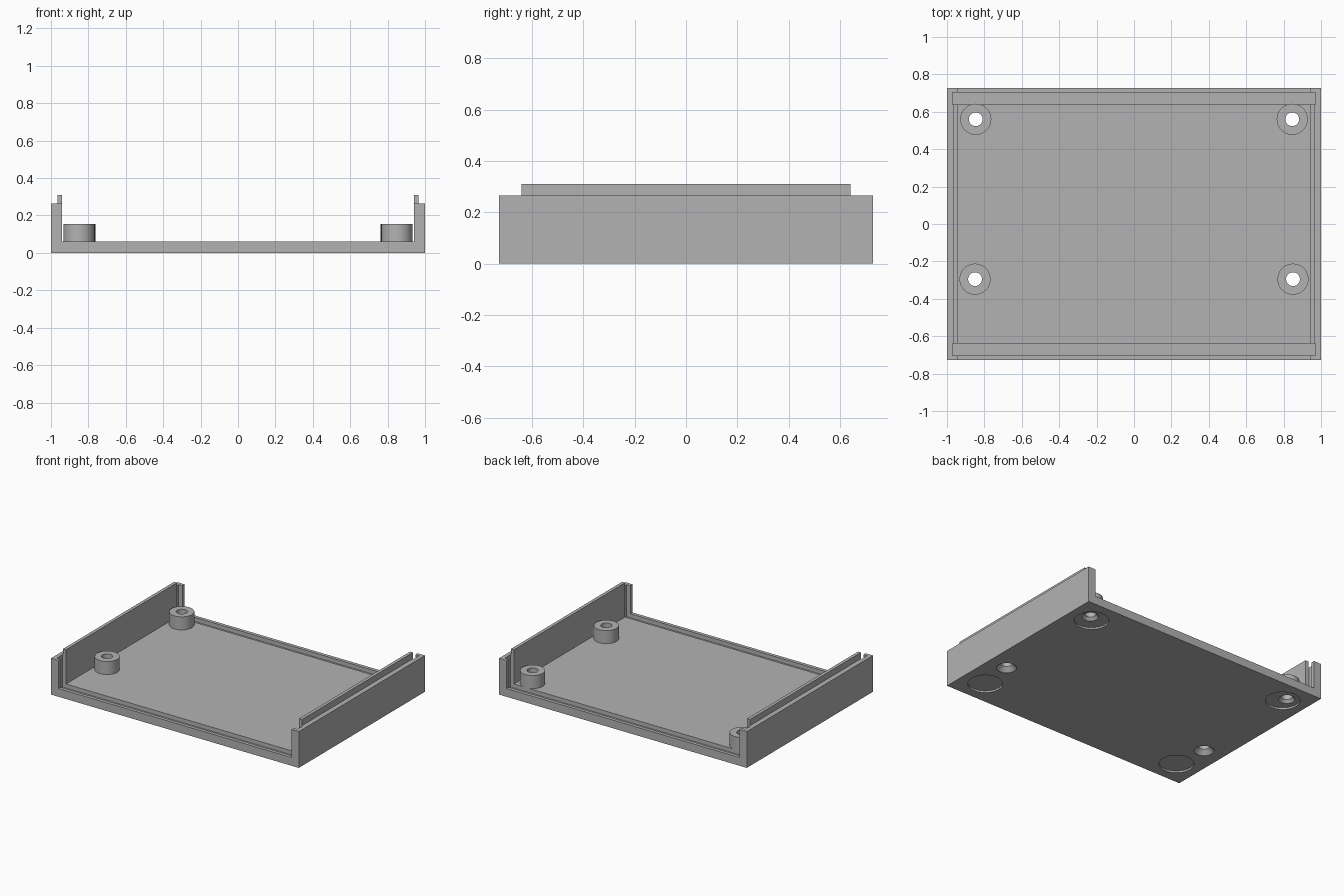
import bpy, bmesh, math

cube = bpy.data.objects.get("Cube")
if cube:
    bpy.data.objects.remove(cube, do_unlink=True)

grey = bpy.data.materials.new("plain grey")
grey.use_nodes = True
COLOUR = (0.45, 0.45, 0.45, 1)
grey.diffuse_color = COLOUR
grey.node_tree.nodes["Principled BSDF"].inputs["Base Color"].default_value = COLOUR

# Overall dimensions
HX, HY = 1.0, 0.727           # half width and half depth
WALL = 0.94                   # inner face of the side walls
FLOOR, RIM, LIP = 0.06, 0.265, 0.31
GROOVE_IN, GROOVE_OUT = 0.64, 0.702
HOLE = 0.037


def add_object(name, bm):
    bmesh.ops.recalc_face_normals(bm, faces=bm.faces)
    mesh = bpy.data.meshes.new(name)
    bm.to_mesh(mesh)
    bm.free()
    mesh.materials.append(grey)
    ob = bpy.data.objects.new(name, mesh)
    bpy.context.collection.objects.link(ob)
    return ob


def box(name, x0, x1, y0, y1, z0, z1):
    bm = bmesh.new()
    bmesh.ops.create_cube(bm, size=1)
    for v in bm.verts:
        v.co = (x1 if v.co.x > 0 else x0,
                y1 if v.co.y > 0 else y0,
                z1 if v.co.z > 0 else z0)
    return add_object(name, bm)


def lathe(name, profile, x, y, closed=False, steps=48):
    """Spin (radius, height) points about a vertical axis at x, y."""
    bm = bmesh.new()
    rings = []
    for r, z in profile:
        rings.append([bm.verts.new((x + r * math.cos(math.tau * i / steps),
                                    y + r * math.sin(math.tau * i / steps), z))
                      for i in range(steps)])
    pairs = list(zip(rings, rings[1:]))
    if closed:
        pairs.append((rings[-1], rings[0]))
    else:
        bm.faces.new(rings[0])
        bm.faces.new(rings[-1])
    for a, b in pairs:
        for i in range(steps):
            j = (i + 1) % steps
            bm.faces.new((a[i], a[j], b[j], b[i]))
    return add_object(name, bm)


def smooth(ob):
    bpy.ops.object.select_all(action='DESELECT')
    ob.select_set(True)
    bpy.context.view_layer.objects.active = ob
    bpy.ops.object.shade_smooth_by_angle(angle=math.radians(30))


# Tray: a U-shaped section drawn along the depth
half = [(HX, 0), (HX, RIM), (WALL, RIM), (WALL, FLOOR)]
section = half + [(-x, z) for x, z in reversed(half)]
bm = bmesh.new()
face = bm.faces.new([bm.verts.new((x, -HY, z)) for x, z in section])
extruded = bmesh.ops.extrude_face_region(bm, geom=[face])["geom"]
bmesh.ops.translate(bm, vec=(0, 2 * HY, 0),
                    verts=[g for g in extruded if isinstance(g, bmesh.types.BMVert)])
tray = add_object("tray", bm)

# Cutters: panel grooves, foot recesses and countersunk screw holes
cutters = []
for s in (-1, 1):
    ys = sorted((s * GROOVE_IN, s * GROOVE_OUT))
    cutters.append(box("groove_cutter", -0.97, 0.97, *ys, 0.03, 0.4))
    for sy in (-1, 1):
        cutters.append(lathe("foot_recess_cutter", [(0.115, -0.05), (0.115, 0.013)],
                             s * 0.823, sy * 0.545))

posts = [(s * x, y) for s in (-1, 1) for x, y in ((0.846, 0.56), (0.85, -0.295))]
for x, y in posts:
    cutters.append(lathe("screw_hole_cutter",
                         [(0.066, -0.05), (0.066, 0.002), (HOLE, 0.033), (HOLE, 0.1)], x, y))

for cutter in cutters:
    cutter.hide_render = True
    mod = tray.modifiers.new("cut", 'BOOLEAN')
    mod.operation = 'DIFFERENCE'
    mod.solver = 'EXACT'
    mod.object = cutter

# Apply the cuts, then discard the cutters
bpy.ops.object.select_all(action='DESELECT')
tray.select_set(True)
bpy.context.view_layer.objects.active = tray
for mod in list(tray.modifiers):
    bpy.ops.object.modifier_apply(modifier=mod.name)
for cutter in cutters:
    bpy.data.objects.remove(cutter, do_unlink=True)
smooth(tray)

# Screw posts standing on the floor
for x, y in posts:
    name = ("back" if y > 0 else "front") + ("_left" if x > 0 else "_right") + "_screw_post"
    top = 0.155
    smooth(lathe(name, [(HOLE, FLOOR), (0.083, FLOOR), (0.083, top), (HOLE, top)],
                 x, y, closed=True))

# Locating lips along the inner edge of each wall
for s, side in ((1, "left"), (-1, "right")):
    xs = sorted((s * WALL, s * 0.964))
    box(side + "_lip", *xs, -GROOVE_IN, GROOVE_IN, RIM, LIP)
